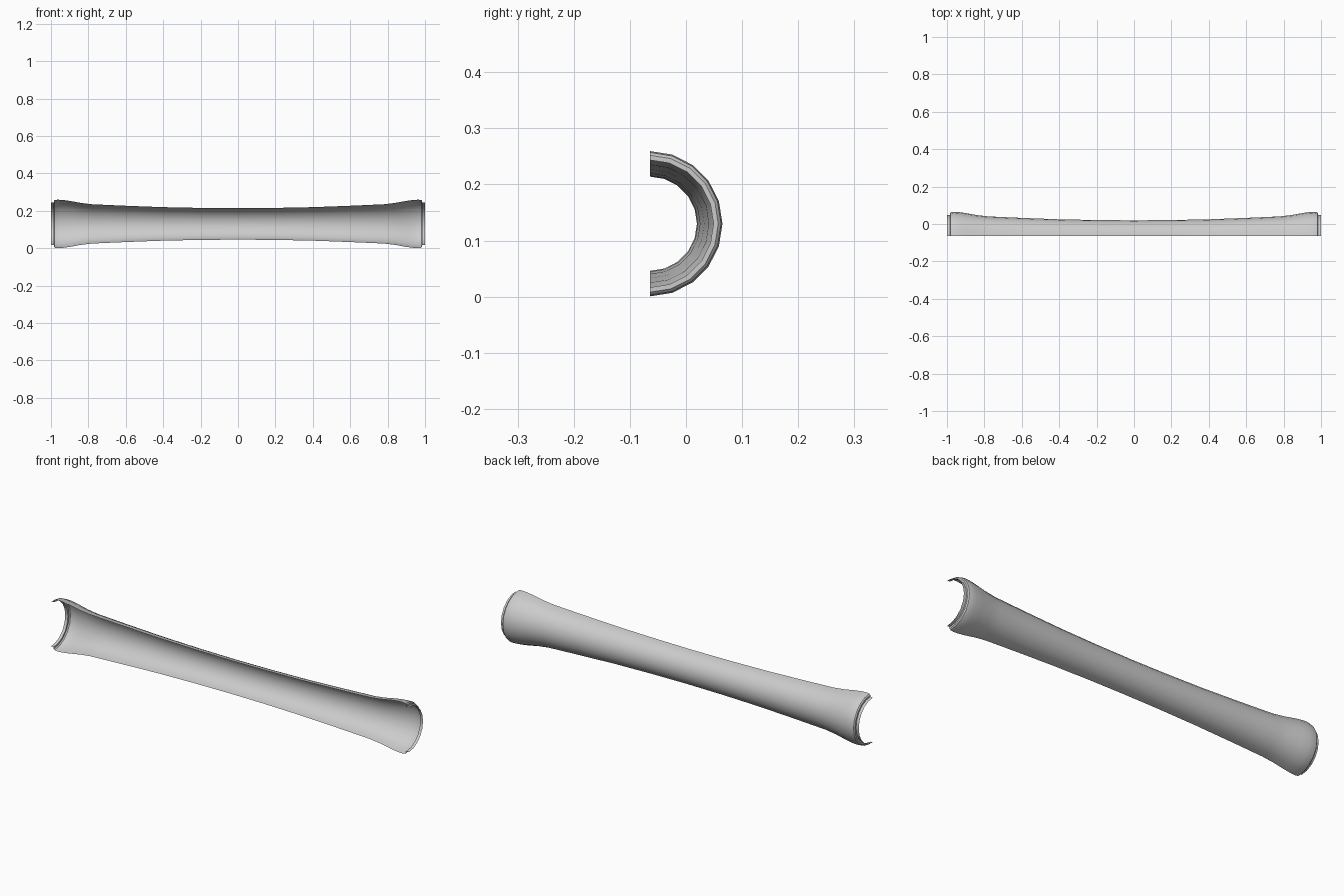
import bpy, bmesh
from math import sin, cos, pi, radians

if "Cube" in bpy.data.objects:
    bpy.data.objects.remove(bpy.data.objects["Cube"])

SEGMENTS = 10            # facets around the half circle
AXIS_Y, AXIS_Z = -0.0645, 0.13

# Half profile from the waist to the end lip: (x, radius)
half = [(0.0, 0.084), (0.2, 0.0855), (0.4, 0.0895), (0.6, 0.097), (0.78, 0.105),
        (0.84, 0.112), (0.90, 0.123), (0.94, 0.1285), (0.965, 0.1295),
        (0.98, 0.127), (0.985, 0.122), (0.985, 0.1135), (1.0, 0.1135)]
profile = [(-x, r) for x, r in reversed(half[1:])] + half

# Open half-round shell swept about the long axis
bm = bmesh.new()
rings = []
for x, r in profile:
    ring = []
    for i in range(SEGMENTS + 1):
        a = pi * i / SEGMENTS
        ring.append(bm.verts.new((x, AXIS_Y + r * sin(a), AXIS_Z + r * cos(a))))
    rings.append(ring)
for a, b in zip(rings, rings[1:]):
    for i in range(SEGMENTS):
        bm.faces.new((a[i], b[i], b[i + 1], a[i + 1]))
for f in bm.faces:
    f.normal_flip()
bm.normal_update()
# Make the convex side the outside
mid = max(bm.faces, key=lambda f: abs(f.normal.y))
if mid.normal.y < 0:
    bmesh.ops.reverse_faces(bm, faces=bm.faces[:])

mesh = bpy.data.meshes.new("half_round_shell")
bm.to_mesh(mesh)
bm.free()
shell = bpy.data.objects.new("half_round_shell", mesh)
bpy.context.collection.objects.link(shell)
bpy.context.view_layer.objects.active = shell
shell.select_set(True)
bpy.ops.object.shade_smooth_by_angle(angle=radians(35))
